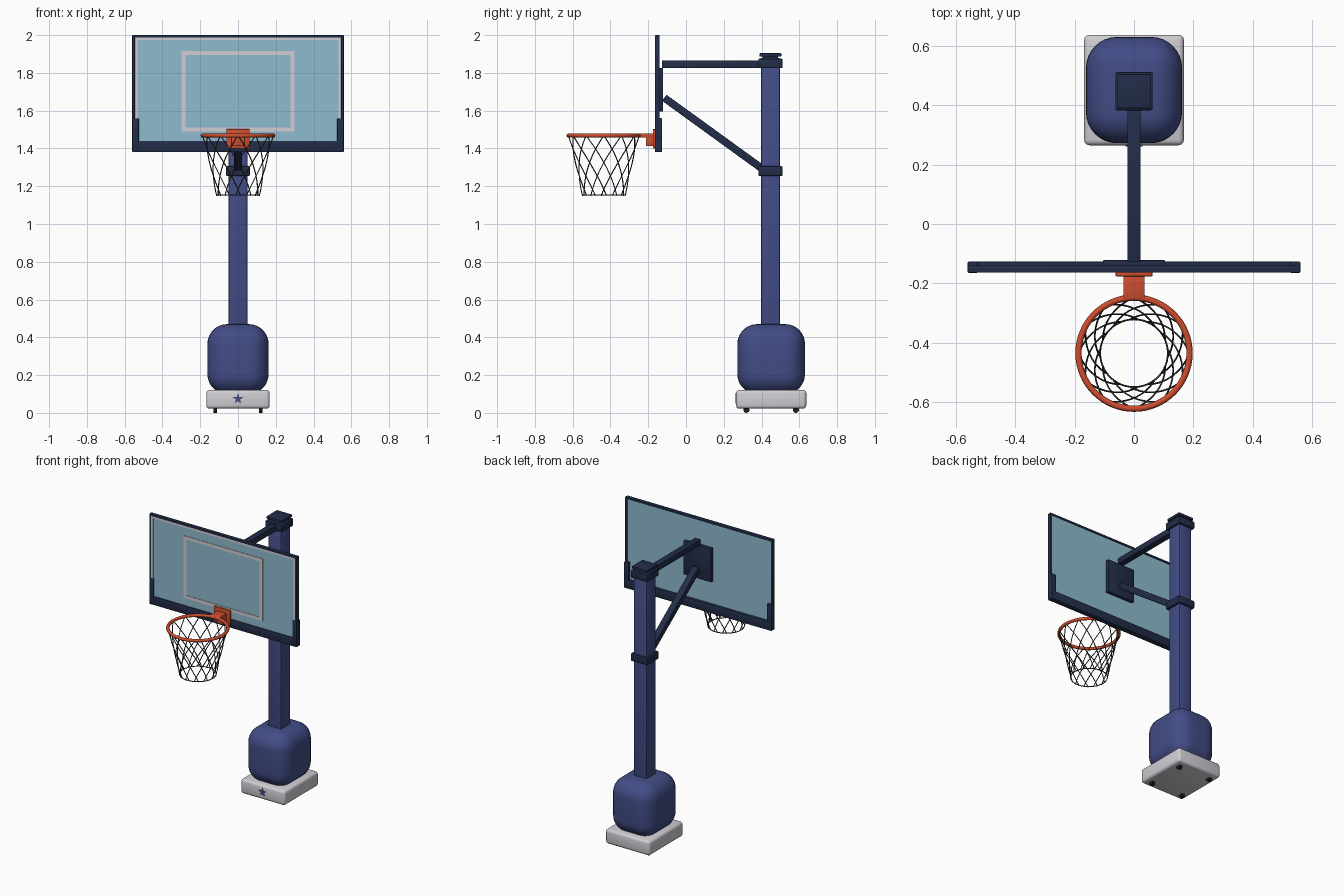
import bpy, bmesh, math
from mathutils import Vector

if "Cube" in bpy.data.objects:
    bpy.data.objects.remove(bpy.data.objects["Cube"])


def material(name, rgb):
    m = bpy.data.materials.new(name)
    m.use_nodes = True
    m.diffuse_color = (*rgb, 1)
    bsdf = m.node_tree.nodes["Principled BSDF"]
    bsdf.inputs["Base Color"].default_value = (*rgb, 1)
    bsdf.inputs["Roughness"].default_value = 0.6
    return m


NAVY = material("dark navy", (0.016, 0.026, 0.065))
BLUE = material("royal blue", (0.055, 0.073, 0.24))
WHITE = material("off white", (0.64, 0.62, 0.66))
GLASS = material("pale blue glass", (0.27, 0.50, 0.62))
ORANGE = material("rim orange", (0.62, 0.075, 0.028))
CORD = material("net grey", (0.045, 0.045, 0.045))
BLACK = material("wheel black", (0.01, 0.01, 0.012))


def finish(name, bm, mat, smooth=False):
    bmesh.ops.recalc_face_normals(bm, faces=bm.faces)
    me = bpy.data.meshes.new(name)
    bm.to_mesh(me)
    bm.free()
    ob = bpy.data.objects.new(name, me)
    bpy.context.collection.objects.link(ob)
    me.materials.append(mat)
    if smooth:
        bpy.ops.object.select_all(action="DESELECT")
        ob.select_set(True)
        bpy.context.view_layer.objects.active = ob
        bpy.ops.object.shade_smooth_by_angle(angle=math.radians(40))
    return ob


def box(name, xs, ys, zs, mat, bevel=0.0, segments=2):
    """Box spanning the given ranges, with optional rounded edges."""
    bm = bmesh.new()
    bmesh.ops.create_cube(bm, size=1)
    for v in bm.verts:
        v.co = [(a + b) / 2 + c * (b - a) for c, (a, b) in zip(v.co, (xs, ys, zs))]
    if bevel:
        bmesh.ops.bevel(bm, geom=bm.edges[:], offset=bevel, segments=segments,
                        profile=0.5, affect="EDGES")
    return finish(name, bm, mat, bevel > 0)


def tube(name, paths, radius, mat, cyclic=False, resolution=2):
    """Round cords swept along lists of points."""
    cu = bpy.data.curves.new(name, "CURVE")
    cu.dimensions = "3D"
    cu.bevel_depth = radius
    cu.bevel_resolution = resolution
    for path in paths:
        sp = cu.splines.new("POLY")
        sp.points.add(len(path) - 1)
        for p, co in zip(sp.points, path):
            p.co = (*co, 1)
            p.radius = 1
        sp.use_cyclic_u = cyclic
        sp.use_smooth = True
    cu.materials.append(mat)
    ob = bpy.data.objects.new(name, cu)
    bpy.context.collection.objects.link(ob)
    return ob


def sym(w):
    return (-w, w)


POLE_Y = 0.447
BASE_Y = 0.451


def around(y, w):
    return (y - w, y + w)


# Base, wheels and padding
box("base", sym(0.168), around(BASE_Y, 0.186), (0.022, 0.122), WHITE, 0.018, 3)
box("base_padding", sym(0.162), around(BASE_Y, 0.179), (0.10, 0.47), BLUE, 0.105, 8)
for side, sx in (("left", 1), ("right", -1)):
    for end, sy in (("front", -1), ("back", 1)):
        bm = bmesh.new()
        bmesh.ops.create_cone(bm, cap_ends=True, segments=16, radius1=0.016,
                              radius2=0.016, depth=0.02)
        for v in bm.verts:
            x, y, z = v.co
            v.co = (sx * 0.12 + z, BASE_Y + sy * 0.131 + x, 0.016 + y)
        finish(f"wheel_{end}_{side}", bm, BLACK, True)

# Star plate on the front of the base
bm = bmesh.new()
rim = []
for i in range(10):
    r = 0.03 if i % 2 == 0 else 0.012
    a = math.pi / 2 + i * math.pi / 5
    rim.append(bm.verts.new((r * math.cos(a), 0.261, 0.074 + r * math.sin(a))))
star = bm.faces.new(rim)
ext = bmesh.ops.extrude_face_region(bm, geom=[star])
for v in [g for g in ext["geom"] if isinstance(g, bmesh.types.BMVert)]:
    v.co.y += 0.006
finish("base_star", bm, BLUE)

# Pole, collars and cap
box("pole", sym(0.049), around(POLE_Y, 0.05), (0.11, 1.88), BLUE, 0.005)
box("upper_collar", sym(0.063), around(POLE_Y, 0.064), (1.825, 1.875), NAVY, 0.005)
box("lower_collar", sym(0.063), around(POLE_Y, 0.064), (1.255, 1.306), NAVY, 0.005)
box("cap_neck", sym(0.04), around(POLE_Y, 0.041), (1.87, 1.89), NAVY)
box("pole_cap", sym(0.058), around(POLE_Y, 0.058), (1.886, 1.904), NAVY, 0.004)

# Support arms and mounting plate
box("upper_arm", sym(0.022), (-0.128, 0.4), (1.825, 1.866), NAVY, 0.003)
start, end = Vector((0, -0.115, 1.668)), Vector((0, 0.41, 1.288))
strut = box("diagonal_arm", sym(0.022), sym((end - start).length / 2), sym(0.02),
            NAVY, 0.003)
strut.location = (start + end) / 2
strut.rotation_euler.x = math.atan2(end.z - start.z, end.y - start.y)
box("mounting_plate", sym(0.105), (-0.148, -0.122), (1.595, 1.825), NAVY, 0.003)

# Backboard glass and frame
box("backboard_glass", sym(0.55), (-0.159, -0.144), (1.40, 1.99), GLASS)
FRAME_Y = (-0.164, -0.139)
box("frame_top", sym(0.56), FRAME_Y, (1.986, 2.0), NAVY, 0.003)
box("frame_bottom", sym(0.56), (-0.164, -0.126), (1.38, 1.44), NAVY, 0.005)
for side, s in (("left", 1), ("right", -1)):
    def span(a, b):
        return tuple(sorted((s * a, s * b)))
    box(f"frame_{side}", span(0.546, 0.56), FRAME_Y, (1.39, 2.0), NAVY, 0.003)
    box(f"corner_bracket_{side}", span(0.525, 0.56), (-0.165, -0.126),
        (1.38, 1.56), NAVY, 0.005)
    box(f"border_line_{side}", span(0.531, 0.547), (-0.162, -0.158),
        (1.44, 1.987), WHITE)
    box(f"target_line_{side}", span(0.278, 0.3), (-0.162, -0.158),
        (1.49, 1.917), WHITE)
box("border_line_top", sym(0.531), (-0.162, -0.158), (1.973, 1.987), WHITE)
box("target_line_top", sym(0.278), (-0.162, -0.158), (1.895, 1.917), WHITE)
box("target_line_bottom", sym(0.278), (-0.162, -0.158), (1.49, 1.511), WHITE)

# Rim and its bracket
HOOP_Y, HOOP_Z, HOOP_R = -0.435, 1.468, 0.187


def ring(r, z, n=64):
    return [(r * math.cos(math.tau * i / n), HOOP_Y + r * math.sin(math.tau * i / n), z)
            for i in range(n)]


tube("rim", [ring(HOOP_R, HOOP_Z)], 0.0105, ORANGE, True, 3)
box("rim_plate", sym(0.062), (-0.176, -0.16), (1.40, 1.502), ORANGE, 0.003)
box("rim_neck", sym(0.036), (-0.252, -0.17), (1.457, 1.479), ORANGE, 0.003)
box("rim_support", sym(0.036), (-0.212, -0.17), (1.412, 1.46), ORANGE, 0.003)

# Net: crossing spiral cords that taper to a lower ring
NET_LOW, NET_LOW_R, CORDS, STEPS = 1.15, 0.114, 12, 16
cords = []
for turn in (-1, 1):
    for k in range(CORDS):
        path = []
        for i in range(STEPS + 1):
            t = i / STEPS
            a = math.tau * k / CORDS + turn * t * math.radians(67)
            r = HOOP_R + (NET_LOW_R - HOOP_R) * (1.2 * t - 0.2 * t * t)
            path.append((r * math.cos(a), HOOP_Y + r * math.sin(a),
                         HOOP_Z + (NET_LOW - HOOP_Z) * t))
        cords.append(path)
tube("net_cords", cords, 0.003, CORD, False, 1)
tube("net_lower_ring", [ring(NET_LOW_R, NET_LOW + 0.003, 48)], 0.003, CORD, True, 1)
